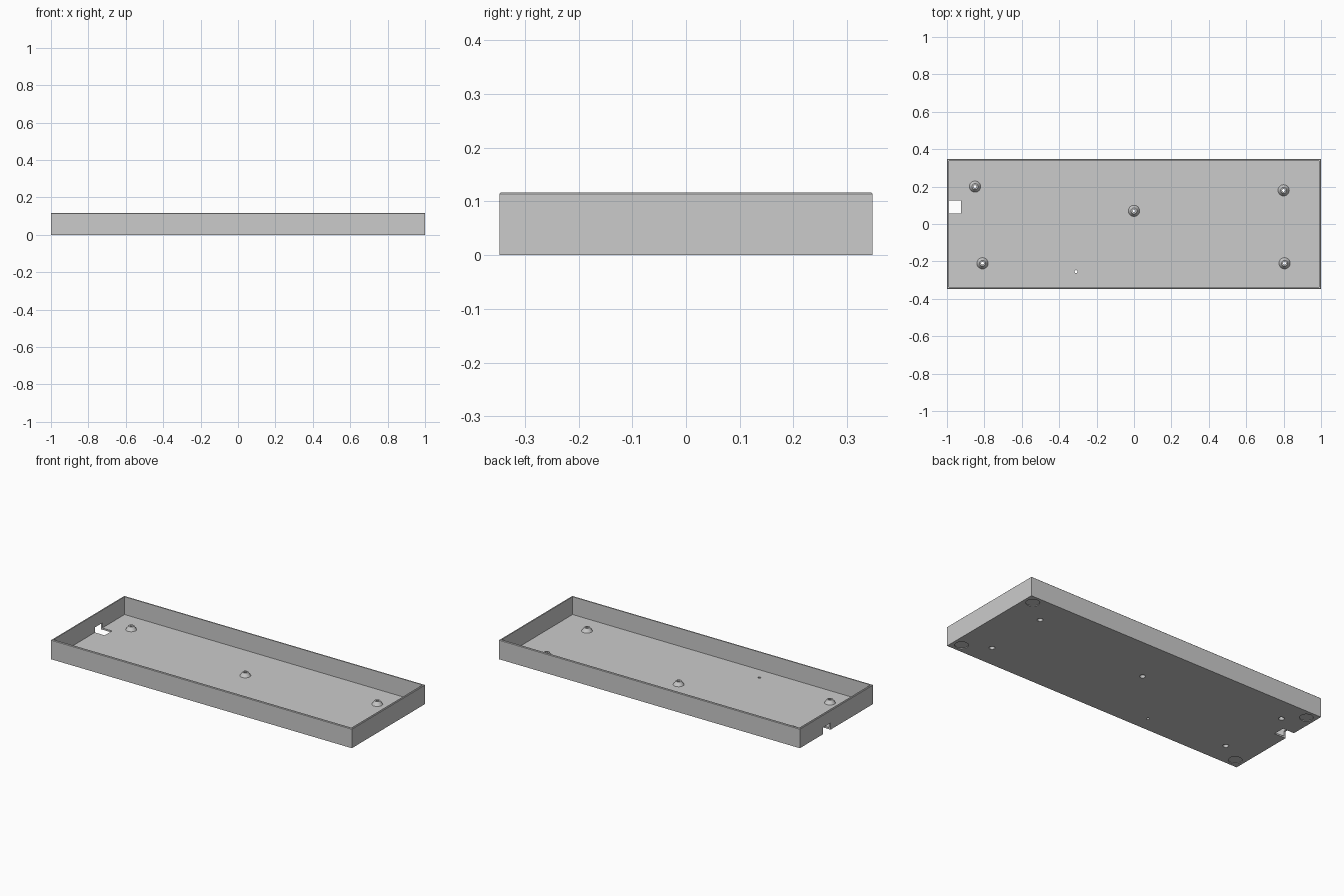
import bpy
import bmesh
from mathutils import Matrix, Vector

cube = bpy.data.objects.get("Cube")
if cube:
    bpy.data.objects.remove(cube, do_unlink=True)

LENGTH, DEPTH, HEIGHT = 2.0, 0.694, 0.117
WALL, FLOOR = 0.01, 0.01
BOSSES = [(-0.85, 0.2), (0.8, 0.18), (0, 0.07), (-0.81, -0.21), (0.805, -0.21)]

grey = bpy.data.materials.new("light_grey_plastic")
grey.use_nodes = True
colour = (0.6, 0.6, 0.6, 1)
grey.diffuse_color = colour
grey.node_tree.nodes["Principled BSDF"].inputs["Base Color"].default_value = colour


def make_object(name, bm):
    mesh = bpy.data.meshes.new(name)
    bm.to_mesh(mesh)
    bm.free()
    mesh.materials.append(grey)
    obj = bpy.data.objects.new(name, mesh)
    bpy.context.collection.objects.link(obj)
    return obj


def box(name, low, high):
    low, high = Vector(low), Vector(high)
    bm = bmesh.new()
    place = Matrix.Translation((low + high) / 2) @ Matrix.Diagonal((*(high - low), 1))
    bmesh.ops.create_cube(bm, size=1, matrix=place)
    return make_object(name, bm)


def cone(name, x, y, z0, z1, r0, r1, sides=32):
    bm = bmesh.new()
    bmesh.ops.create_cone(bm, cap_ends=True, segments=sides, radius1=r0, radius2=r1,
                          depth=z1 - z0, matrix=Matrix.Translation((x, y, (z0 + z1) / 2)))
    return make_object(name, bm)


def combine(target, tool, operation):
    """Apply a boolean and remove the tool object."""
    mod = target.modifiers.new(operation.lower(), "BOOLEAN")
    mod.operation, mod.solver, mod.object = operation, "EXACT", tool
    bpy.ops.object.select_all(action="DESELECT")
    bpy.context.view_layer.objects.active = target
    target.select_set(True)
    bpy.ops.object.modifier_apply(modifier=mod.name)
    bpy.data.objects.remove(tool, do_unlink=True)


# Outer block with softened top edges
hx, hy = LENGTH / 2, DEPTH / 2
tray = box("tray", (-hx, -hy, 0), (hx, hy, HEIGHT))
bm = bmesh.new()
bm.from_mesh(tray.data)
rim = [e for e in bm.edges if all(v.co.z > HEIGHT / 2 for v in e.verts)]
bmesh.ops.bevel(bm, geom=rim, offset=0.003, segments=1, affect="EDGES")
bm.to_mesh(tray.data)
bm.free()

# Hollow interior
combine(tray, box("interior", (WALL - hx, WALL - hy, FLOOR), (hx - WALL, hy - WALL, 0.3)),
        "DIFFERENCE")

# Flared screw bosses, countersunk from below
for x, y in BOSSES:
    combine(tray, cone("boss", x, y, 0.004, 0.032, 0.034, 0.016), "UNION")
    combine(tray, cone("through_hole", x, y, -0.02, 0.06, 0.008, 0.008), "DIFFERENCE")
    combine(tray, cone("countersink", x, y, -0.002, 0.018, 0.017, 0.008), "DIFFERENCE")

# Cable notch in the right wall and floor
combine(tray, box("notch", (-1.1, 0.055, -0.05), (-0.925, 0.125, 0.04)), "DIFFERENCE")

# Small indicator hole
combine(tray, cone("indicator_hole", -0.31, -0.255, -0.05, 0.05, 0.008, 0.008), "DIFFERENCE")

# Shallow round foot recesses under the corners
for x in (-0.945, 0.945):
    for y in (-0.293, 0.293):
        combine(tray, cone("foot_recess", x, y, -0.02, 0.004, 0.037, 0.037), "DIFFERENCE")

bpy.ops.object.select_all(action="DESELECT")
tray.select_set(True)
bpy.context.view_layer.objects.active = tray
bpy.ops.object.shade_smooth_by_angle(angle=0.4)
